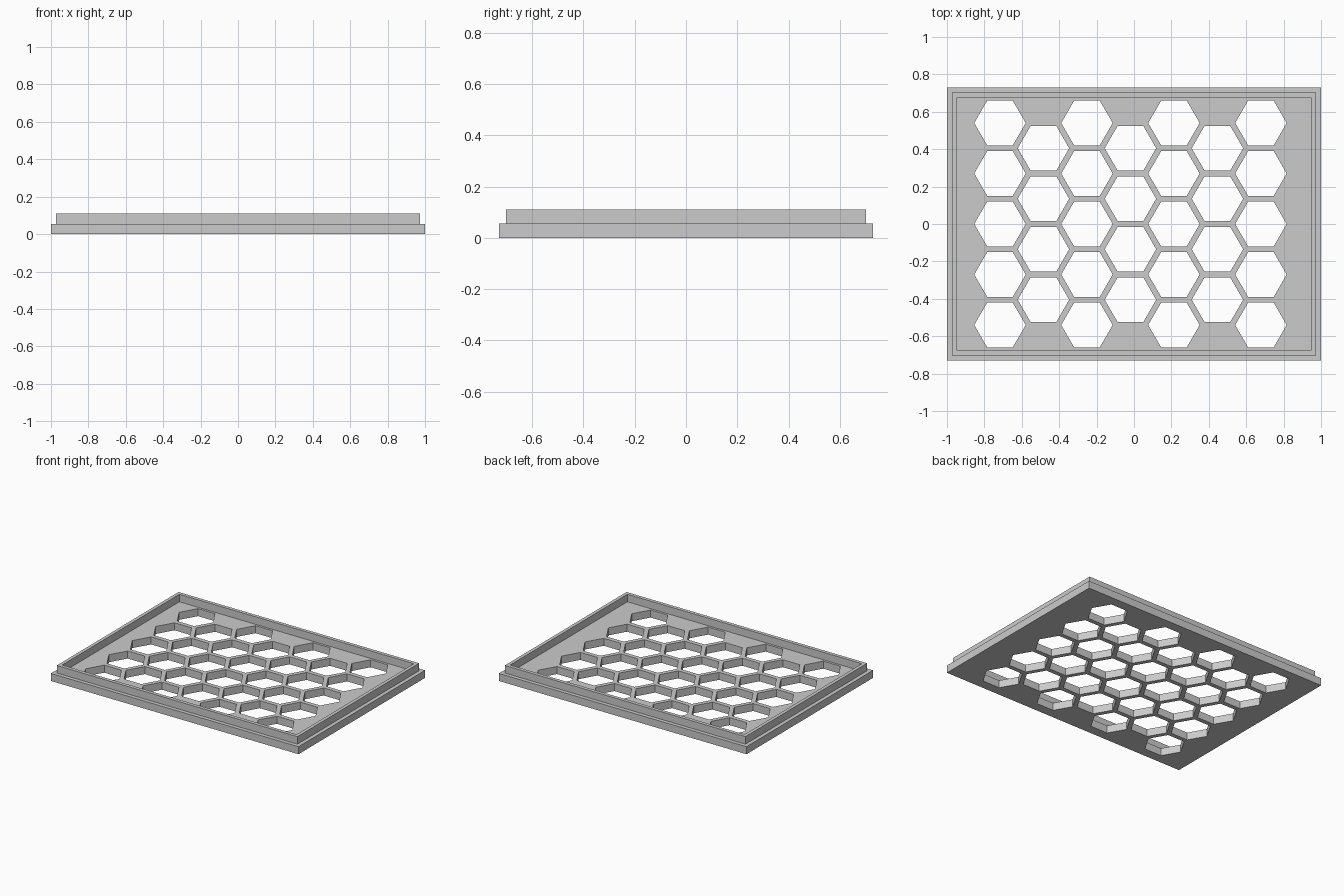
import bpy
import bmesh
from math import cos, sin, pi

cube = bpy.data.objects.get("Cube")
if cube:
    bpy.data.objects.remove(cube, do_unlink=True)

BASE_Z, LIP_Z = 0.055, 0.11
PITCH, COLUMN, RADIUS = 0.27, 0.2325, 0.1375
CENTER_X = -0.019


def make_material(name, rgb):
    mat = bpy.data.materials.new(name)
    mat.use_nodes = True
    color = (*rgb, 1)
    mat.diffuse_color = color
    mat.node_tree.nodes["Principled BSDF"].inputs["Base Color"].default_value = color
    return mat


def make_object(name, bm):
    bmesh.ops.recalc_face_normals(bm, faces=bm.faces)
    mesh = bpy.data.meshes.new(name)
    bm.to_mesh(mesh)
    bm.free()
    obj = bpy.data.objects.new(name, mesh)
    bpy.context.collection.objects.link(obj)
    return obj


def add_loft(bm, loops):
    """Closed solid through a stack of loops with equal point counts."""
    rings = [[bm.verts.new(p) for p in loop] for loop in loops]
    for a, b in zip(rings, rings[1:]):
        for i in range(len(a)):
            j = (i + 1) % len(a)
            bm.faces.new((a[i], a[j], b[j], b[i]))
    bm.faces.new(rings[0][::-1])
    bm.faces.new(rings[-1])


def rectangle(x, y, z):
    return [(-x, -y, z), (x, -y, z), (x, y, z), (-x, y, z)]


def hexagon(x, y, z):
    return [(x + RADIUS * cos(i * pi / 3), y + RADIUS * sin(i * pi / 3), z)
            for i in range(6)]


# Tray: stepped base with a raised lip around a recessed floor
bm = bmesh.new()
add_loft(bm, [
    rectangle(1.0, 0.73, 0),
    rectangle(1.0, 0.73, BASE_Z),
    rectangle(0.972, 0.702, BASE_Z),
    rectangle(0.972, 0.702, LIP_Z),
    rectangle(0.947, 0.676, LIP_Z),
    rectangle(0.947, 0.676, BASE_Z),
])
tray = make_object("honeycomb_tray", bm)
tray.data.materials.append(make_material("light grey", (0.6, 0.6, 0.6)))

# Honeycomb cutter: alternating columns of five and four hexagons
bm = bmesh.new()
for col in range(7):
    count = 5 - col % 2
    x = CENTER_X + (col - 3) * COLUMN
    for row in range(count):
        y = (row - (count - 1) / 2) * PITCH
        add_loft(bm, [hexagon(x, y, -0.05), hexagon(x, y, LIP_Z + 0.05)])
cutter = make_object("honeycomb_cutter", bm)
cutter.hide_render = True

# Cut the holes through the floor
cut = tray.modifiers.new("honeycomb", 'BOOLEAN')
cut.operation = 'DIFFERENCE'
cut.solver = 'EXACT'
cut.object = cutter
bpy.context.view_layer.objects.active = tray
bpy.ops.object.modifier_apply(modifier=cut.name)
bpy.data.objects.remove(cutter, do_unlink=True)
